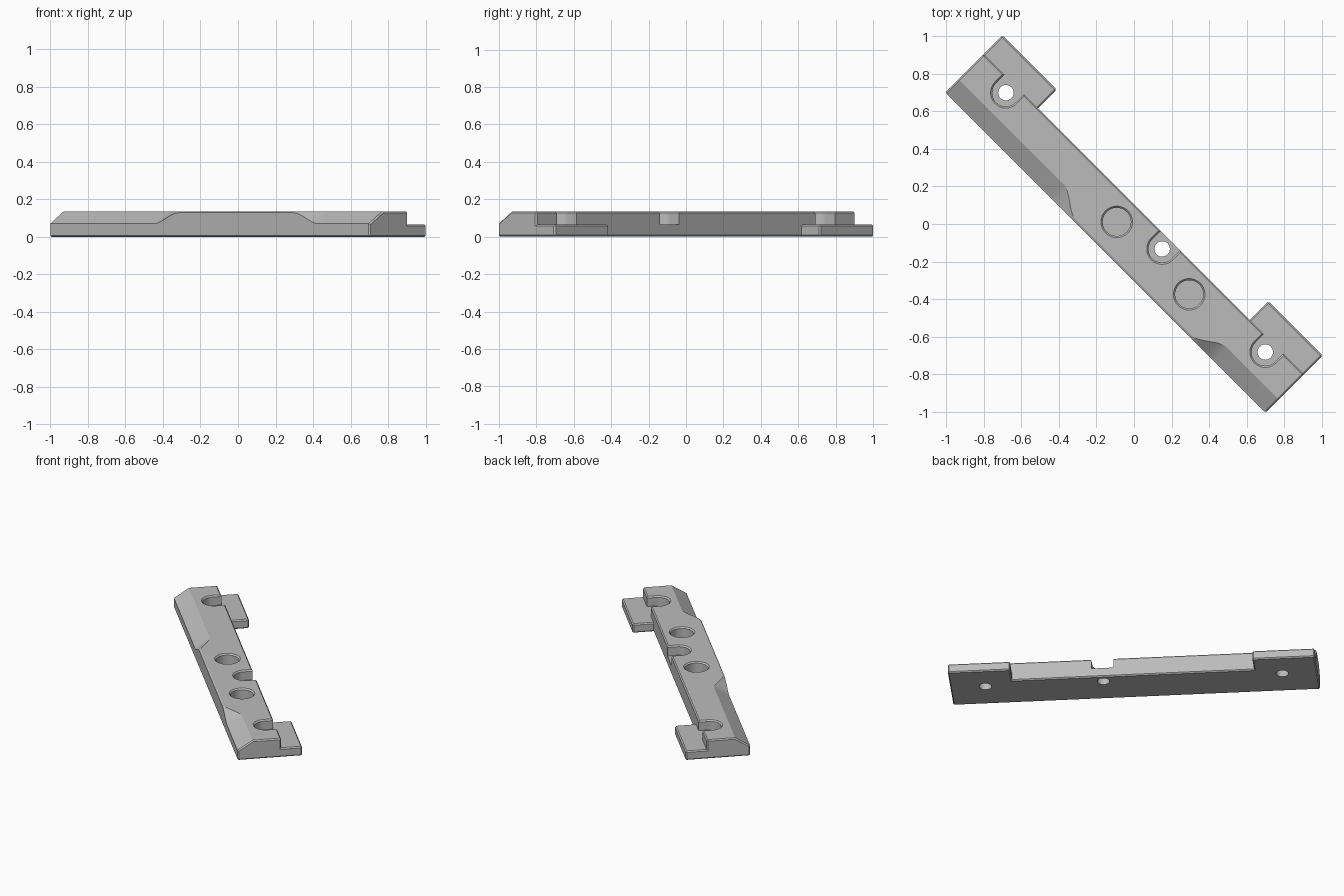
import bpy, bmesh, math
from mathutils import Matrix

cube = bpy.data.objects.get("Cube")
if cube:
    bpy.data.objects.remove(cube, do_unlink=True)

# Bar dimensions, along its own length (x) and width (y) before turning
L, W = 1.207, 0.215        # half length, half width
BACK = 0.075               # back edge of the raised bar
H, STEP = 0.135, 0.065     # full height, tab height
MID = 0.2                  # centre of the two pockets and middle notch

grey = bpy.data.materials.new("mid_grey")
grey.use_nodes = True
grey.diffuse_color = (0.5, 0.5, 0.5, 1)
grey.node_tree.nodes["Principled BSDF"].inputs["Base Color"].default_value = (0.5, 0.5, 0.5, 1)


def loft(name, rings):
    """Closed solid skinned through matching rings of points."""
    bm = bmesh.new()
    loops = [[bm.verts.new(p) for p in ring] for ring in rings]
    n = len(loops[0])
    for a, b in zip(loops, loops[1:]):
        for i in range(n):
            j = (i + 1) % n
            bm.faces.new((a[i], a[j], b[j], b[i]))
    bm.faces.new(loops[0])
    bm.faces.new(loops[-1])
    bmesh.ops.recalc_face_normals(bm, faces=bm.faces)
    mesh = bpy.data.meshes.new(name)
    bm.to_mesh(mesh)
    bm.free()
    mesh.materials.append(grey)
    ob = bpy.data.objects.new(name, mesh)
    bpy.context.collection.objects.link(ob)
    return ob


def apply(ob, mod):
    bpy.context.view_layer.objects.active = ob
    bpy.ops.object.modifier_apply(modifier=mod.name)


def bevel(ob):
    mod = ob.modifiers.new("edge", "BEVEL")
    mod.width = 0.008
    mod.segments = 1
    mod.limit_method = "ANGLE"
    mod.angle_limit = math.radians(62)
    apply(ob, mod)


def combine(ob, other, operation):
    mod = ob.modifiers.new("combine", "BOOLEAN")
    mod.operation = operation
    mod.solver = "EXACT"
    mod.object = other
    apply(ob, mod)
    bpy.data.objects.remove(other, do_unlink=True)


def circle(x, y, r, z, n=48):
    return [(x + r * math.cos(2 * math.pi * i / n),
             y + r * math.sin(2 * math.pi * i / n), z) for i in range(n)]


def slot(x, y, r, z, n=24):
    """Half circle at the front, straight sides running out at the back."""
    arc = [(x + r * math.cos(math.pi * (1 + i / n)),
            y + r * math.sin(math.pi * (1 + i / n)), z) for i in range(n + 1)]
    return arc + [(x + r, 0.4, z), (x - r, 0.4, z)]


def recess(shape, x, y, r, floor):
    """Cutter with a flared top for the chamfered rim."""
    return loft("recess_cutter", [shape(x, y, r, floor), shape(x, y, r, H - 0.009),
                                  shape(x, y, r + 0.018, H + 0.009)])


def section(x, c):
    """Bar cross-section; c is the size of the front chamfer."""
    return [(x, -W, 0), (x, BACK, 0), (x, BACK, H),
            (x, -W + 0.1 * c, H), (x, -W, H - 0.065 * c)]


# Raised bar: the front chamfer fades out towards the middle
steps = 12
fade = []
for i in range(steps + 1):
    t = i / steps
    fade.append((0.43 + 0.19 * t, 0.1 + 0.9 * t * t * (3 - 2 * t)))
rings = [section(-L, 1)]
rings += [section(MID - d, c) for d, c in reversed(fade)]
rings += [section(MID + d, c) for d, c in fade]
rings += [section(L, 1)]
bar = loft("mounting_bar", rings)
bevel(bar)

# Low tabs at both ends of the back
for s in (-1, 1):
    a, b = sorted((s * 0.797, s * L))
    outline = [(a, -0.1), (b, -0.1), (b, W), (a, W)]
    tab = loft("end_tab", [[(x, y, z) for x, y in outline] for z in (0, STEP)])
    bevel(tab)
    combine(bar, tab, "UNION")

# Open slots with screw holes
for x in (-0.977, MID, 0.977):
    combine(bar, recess(slot, x, 0.012, 0.073, STEP), "DIFFERENCE")
    hole = loft("hole_cutter", [circle(x, 0.012, 0.041, z) for z in (-0.1, 0.3)])
    combine(bar, hole, "DIFFERENCE")

# Blind round pockets
for s in (-1, 1):
    combine(bar, recess(circle, MID + s * 0.273, -0.057, 0.075, 0.035), "DIFFERENCE")

# Turn the bar onto the diagonal
bar.data.transform(Matrix.Rotation(math.radians(-45), 4, "Z"))
bpy.ops.object.select_all(action="DESELECT")
bar.select_set(True)
bpy.context.view_layer.objects.active = bar
bpy.ops.object.shade_smooth_by_angle(angle=math.radians(30))
